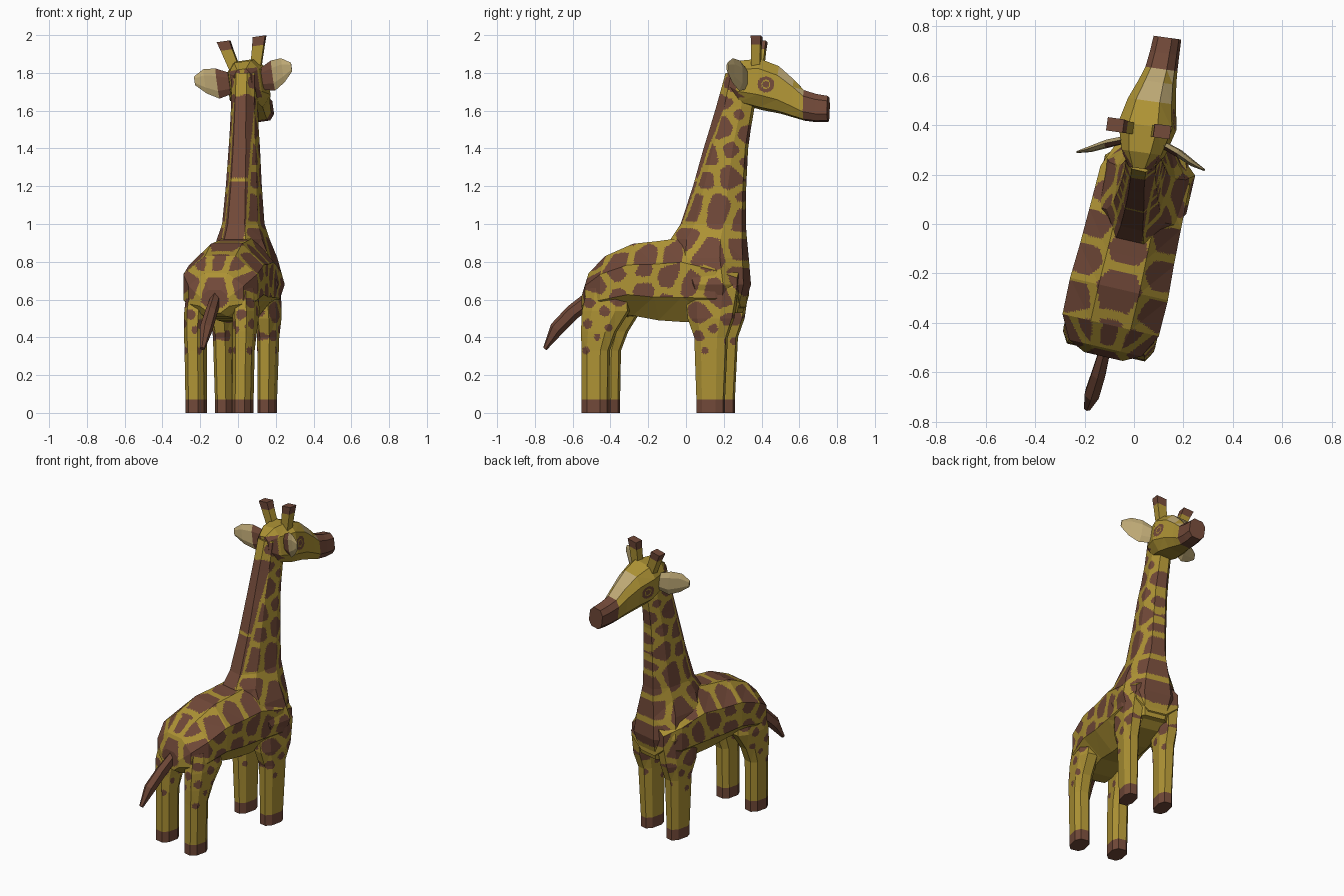
import bpy, bmesh, math
from mathutils import Vector, Matrix

if "Cube" in bpy.data.objects:
    bpy.data.objects.remove(bpy.data.objects["Cube"])

# ---- materials
def material(name, rgb):
    m = bpy.data.materials.new(name)
    m.diffuse_color = (*rgb, 1)
    m.use_nodes = True
    m.node_tree.nodes["Principled BSDF"].inputs["Base Color"].default_value = m.diffuse_color
    return m

MATS = [material("ochre hide", (0.42, 0.29, 0.035)), material("brown patch", (0.165, 0.066, 0.04)),
        material("pale tan", (0.52, 0.40, 0.18))]
HIDE, PATCH, TAN = range(3)

# the animal is built facing +y, then turned a little; the head turns back and leans
YAW = math.radians(13)
BODY = Matrix.Rotation(-YAW, 4, 'Z')
HEAD = BODY @ Matrix.Translation((-0.03, .36, 1.72)) @ Matrix.Rotation(math.radians(5), 4, 'Z') \
    @ Matrix.Rotation(math.radians(-8), 4, 'Y') @ Matrix.Translation((0, -.36, -1.72))

# ---- patches seen from the side: (y, z, radius), mirrored on the other side
NECK_SPOTS = [(.19, 1.51, .08), (.10, 1.37, .08), (.24, 1.40, .06), (.25, 1.24, .08), (.17, 1.07, .10),
              (.03, 1.10, .10), (.09, 1.23, .07), (.30, 1.02, .09), (.31, 1.47, .06), (.30, 1.15, .06),
              (.27, 1.57, .04), (.20, 1.64, .05), (.25, 1.74, .05), (.32, 1.31, .06)]
BODY_SPOTS = [(.13, .83, .10), (.01, .92, .07), (.17, .64, .10), (.02, .69, .08), (-.08, .73, .08),
              (-.22, .64, .06), (-.22, .77, .06), (-.38, .76, .07), (-.48, .69, .07), (-.11, .59, .05),
              (-.36, .61, .05), (-.30, .87, .10), (-.13, .86, .08), (.08, .54, .07), (.27, .70, .09),
              (.28, .87, .08)]
LEG_SPOTS = [(-.51, .59, .035), (-.43, .54, .03), (-.52, .47, .025), (-.41, .45, .02), (-.47, .40, .018),
             (-.53, .33, .02), (.07, .41, .03), (.14, .45, .03), (.22, .50, .04), (.10, .33, .018),
             (.22, .38, .02)]
SIDE_SPOTS = NECK_SPOTS + BODY_SPOTS + LEG_SPOTS
# patches on the back (across, along, radius) and on the rump (across, z, radius)
BACK_SPOTS = [(0, -.28, .105), (0, -.10, .09), (.155, -.18, .075), (.16, -.34, .075), (.15, -.03, .075),
              (0, -.43, .06), (.11, -.45, .05), (.12, .09, .07)]
RUMP_SPOTS = [(0, .64, .09), (.15, .68, .08), (0, .79, .05), (.10, .78, .05), (.14, .52, .03), (.18, .46, .02),
              (.11, .44, .02)]

def spotted(a, b, spots):
    best = second = 9.0
    for sa, sb, r in spots:
        d = math.hypot(a - sa, b - sb) - r
        if d < best:
            best, second = d, best
        elif d < second:
            second = d
    return PATCH if best < 0 and second - best > 0.035 else HIDE

def side_spots(p):
    return spotted(p.y * math.cos(YAW) - abs(p.x) * math.sin(YAW), p.z, SIDE_SPOTS)

# ---- colour rules
def paint_torso(p, n):
    if n.z < -0.5:
        return HIDE
    if n.y < -0.6:
        return spotted(abs(p.x), p.z, RUMP_SPOTS)
    if n.z > 0.55:
        return spotted(abs(p.x), p.y, BACK_SPOTS)
    return side_spots(p)

def paint_leg(p, n):
    if p.z < 0.07:
        return PATCH
    if n.y < -0.6 and p.y < -.3:
        return spotted(abs(p.x), p.z, RUMP_SPOTS)
    if n.y > 0.6 and p.z < 0.5:
        return HIDE
    return side_spots(p)

def paint_neck(p, n):
    across = abs(p.x + 0.012)
    width = 0.05 + 0.03 * max(0, 1.25 - p.z)
    if n.y < -0.45 and across < width + .01 and 0.9 < p.z < 1.64:      # mane strip with a pale outline
        return HIDE if across > width or abs(p.z - 1.235) < 0.008 else PATCH
    return side_spots(p)

def paint_head(p, n):
    if p.y > 0.635:
        return PATCH
    if n.z > 0.5 and p.y > 0.5:
        return TAN
    if abs(n.x) > 0.4:
        d = math.hypot(p.y - 0.44, p.z - 1.725)
        if d < 0.043:
            return PATCH if abs(d - 0.021) > 0.003 else HIDE     # ringed eye
    if n.y < -0.3 and 1.66 < p.z < 1.82 and 0.012 < abs(p.x) < 0.075:
        return PATCH
    return HIDE

def paint_ear(p, n):
    return PATCH if abs(p.x) < 0.15 and n.y < 0 else TAN

def paint_horn(p, n):
    return PATCH if p.z > 1.935 else HIDE

def paint_tail(p, n):
    return PATCH

# ---- lofted tube through rings of (centre, half axis a, half axis b); power below 1 is boxier
def loft(name, rings, paint, matrix=BODY, sides=8, fine=0.0, power=1.0):
    bm = bmesh.new()
    k = 1 / math.cos(math.pi / sides)
    shape = lambda x: math.copysign(abs(k * x) ** power, x)
    angles = [(i + 0.5) * 2 * math.pi / sides for i in range(sides)]
    loops = []
    for c, a, b in rings:
        c, a, b = Vector(c), Vector(a), Vector(b)
        loops.append([bm.verts.new(c + a * shape(math.cos(t)) + b * shape(math.sin(t))) for t in angles])
    for lo, hi in zip(loops, loops[1:]):
        for i in range(sides):
            j = (i + 1) % sides
            bm.faces.new((lo[i], lo[j], hi[j], hi[i]))
    bm.faces.new(loops[0])
    bm.faces.new(loops[-1])
    bmesh.ops.recalc_face_normals(bm, faces=bm.faces[:])
    # cut finely so the painted patches get clean outlines
    for _ in range(8 if fine else 0):
        bmesh.ops.triangulate(bm, faces=bm.faces[:])
        long_edges = [e for e in bm.edges if e.calc_length() > fine]
        if not long_edges:
            break
        bmesh.ops.subdivide_edges(bm, edges=long_edges, cuts=1)
    bm.normal_update()
    for f in bm.faces:
        f.material_index = paint(f.calc_center_median(), f.normal)
    bm.transform(matrix)
    me = bpy.data.meshes.new(name)
    bm.to_mesh(me)
    bm.free()
    for m in MATS:
        me.materials.append(m)
    ob = bpy.data.objects.new(name, me)
    bpy.context.collection.objects.link(ob)
    return ob

def upright(v, zb, zt, w, u=0.0):
    """Ring standing across the body, for the torso and head."""
    return (u, v, (zb + zt) / 2), (w, 0, 0), (0, 0, (zt - zb) / 2)

def level(z, v0, v1, w, u=0.0):
    """Horizontal ring, for the neck and legs."""
    return (u, (v0 + v1) / 2, z), (w, 0, 0), (0, (v1 - v0) / 2, 0)

# ---- torso
loft("torso", [upright(*r) for r in [
    (-.55, .53, .65, .08), (-.515, .51, .74, .15), (-.42, .50, .83, .20), (-.27, .515, .895, .203),
    (-.13, .49, .91, .195), (.02, .48, .93, .19), (.20, .50, .86, .185), (.31, .56, .78, .14)]],
    paint_torso, fine=0.015)

# ---- neck and chest
loft("neck", [level(*r) for r in [
    (.53, .05, .295, .14, .01), (.68, 0, .335, .187, .01), (.82, -.07, .325, .158, .005),
    (.92, -.07, .318, .122, 0), (1.0, -.02, .313, .097, -.005), (1.2, .045, .316, .083, -.01),
    (1.4, .10, .326, .073, -.015), (1.5, .13, .34, .067, -.02), (1.62, .165, .36, .063, -.025),
    (1.80, .215, .36, .062, -.03)]], paint_neck, fine=0.015, power=.85)

# ---- legs
HIND = [(0, -.53, -.392, .050, .127), (.07, -.53, -.392, .050, .127), (.33, -.53, -.388, .052, .13),
        (.43, -.532, -.35, .055, .133), (.54, -.527, -.28, .06, .13), (.66, -.50, -.29, .06, .12),
        (.71, -.47, -.34, .05, .10)]
FORE = [(0, .09, .235, .044, .116), (.07, .09, .235, .044, .116), (.40, .08, .25, .05, .12),
        (.50, .045, .285, .056, .122), (.66, .03, .31, .06, .112), (.74, .07, .28, .05, .085)]
for side, s in (("left", -1), ("right", 1)):
    for part, rows in (("hind", HIND), ("front", FORE)):
        loft(f"{side}_{part}_leg", [level(z, a, b, w, s * u + 0.006) for z, a, b, w, u in rows],
             paint_leg, fine=0.015, power=.75)

# ---- tail
loft("tail", [((0, -.52, .605), (.022, 0, 0), (0, .02, -.03)), ((-.003, -.62, .53), (.028, 0, 0), (0, .022, -.028)),
              ((-.01, -.705, .445), (.03, 0, 0), (0, .026, -.022)), ((-.016, -.77, .34), (.012, 0, 0), (0, .008, -.006))],
     paint_tail, sides=6)

# ---- head
loft("head", [upright(*r) for r in [
    (.225, 1.70, 1.82, .045), (.29, 1.64, 1.86, .082), (.40, 1.61, 1.868, .11), (.50, 1.59, 1.83, .09),
    (.58, 1.565, 1.76, .07, .005), (.635, 1.548, 1.703, .06, .008), (.70, 1.54, 1.683, .055, .01),
    (.764, 1.542, 1.672, .052, .012)]], paint_head, HEAD, fine=0.012, power=.7)

# ---- ears and horns
for side, s in (("left", -1), ("right", 1)):
    loft(f"{side}_ear", [((s * u, v, z), (0, d, 0), (0, 0, h)) for u, v, z, d, h in [
        (.07, .335, 1.755, .015, .045), (.15, .305, 1.765, .016, .07), (.21, .275, 1.785, .012, .056),
        (.262, .255, 1.795, .004, .02)]], paint_ear, HEAD, sides=6)
    loft(f"{side}_horn", [((s * u, v, z), (w, 0, 0), (0, .8 * w, 0)) for u, v, z, w in [
        (.055, .38, 1.82, .028), (.085, .383, 1.935, .031), (.097, .385, 1.983, .034)]],
        paint_horn, HEAD, sides=4)
